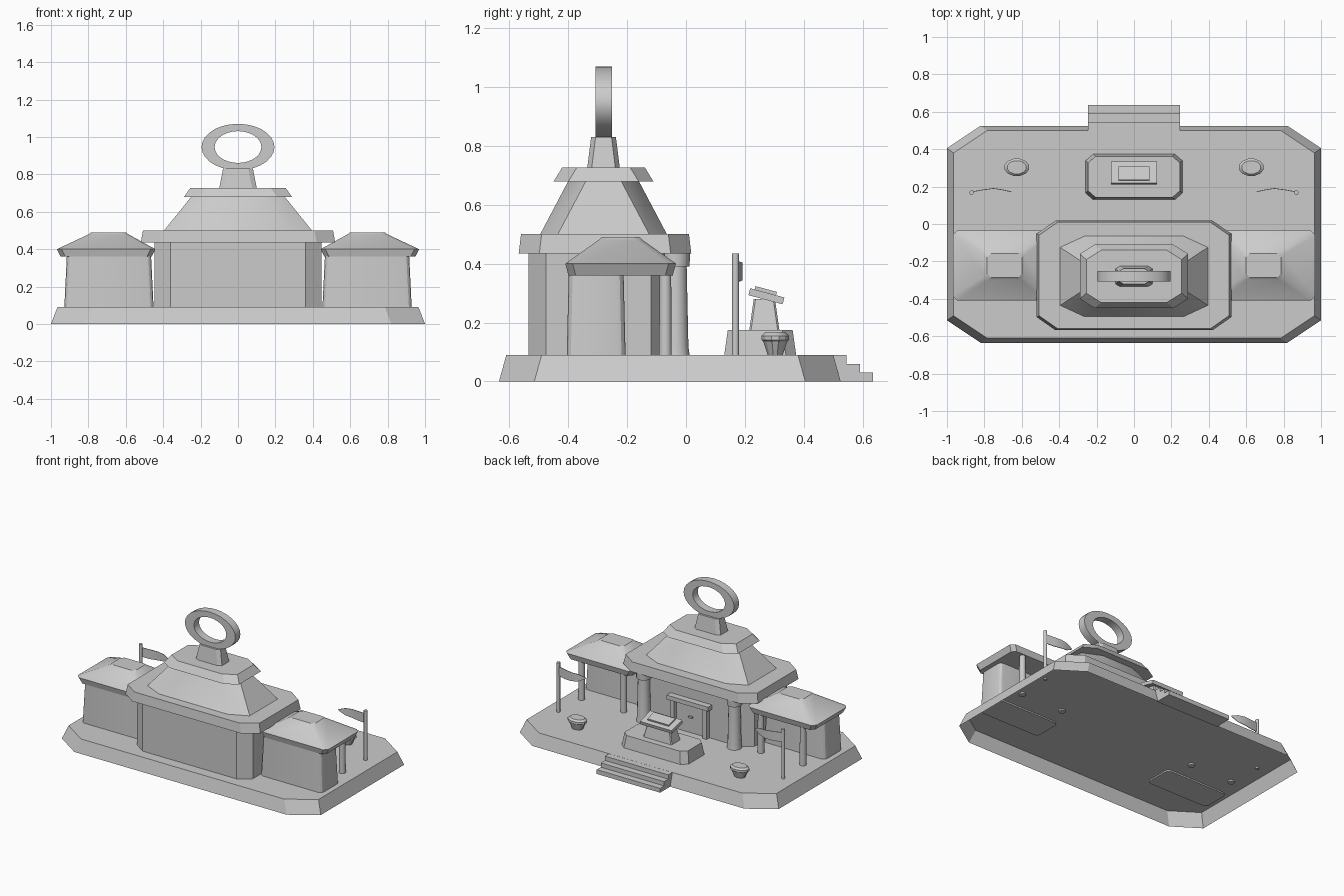
import bpy, bmesh, math
from mathutils import Matrix

cube = bpy.data.objects.get("Cube")
if cube:
    bpy.data.objects.remove(cube)

stone = bpy.data.materials.new("stone_grey")
stone.use_nodes = True
GREY = (0.6, 0.6, 0.6, 1)
stone.diffuse_color = GREY
stone.node_tree.nodes["Principled BSDF"].inputs["Base Color"].default_value = GREY
SHARP = math.radians(26)


def finish(name, bm):
    """Turn a bmesh into an object, smooth except at sharp edges."""
    for f in bm.faces:
        f.smooth = True
    for e in bm.edges:
        e.smooth = e.calc_face_angle(math.pi) < SHARP
    mesh = bpy.data.meshes.new(name)
    bm.to_mesh(mesh)
    bm.free()
    mesh.materials.append(stone)
    ob = bpy.data.objects.new(name, mesh)
    bpy.context.collection.objects.link(ob)
    return ob


def skin(name, loops, closed=False, floor=True):
    """Solid through a stack of matching loops; floor=False leaves it open below."""
    bm = bmesh.new()
    rings = [[bm.verts.new(p) for p in loop] for loop in loops]
    n = len(rings[0])
    following = rings[1:] + rings[:1] if closed else rings[1:]
    for a, b in zip(rings, following):
        for i in range(n):
            j = (i + 1) % n
            bm.faces.new((a[i], a[j], b[j], b[i]))
    if not closed:
        bm.faces.new(rings[-1])
        bottom = bm.faces.new(rings[0])
    bmesh.ops.recalc_face_normals(bm, faces=bm.faces)
    if not floor:
        bm.faces.remove(bottom)
    return finish(name, bm)


def outline(cx, cy, z, hx, hy, dx, dy, cuts=1):
    """Rectangle with cut corners; more cuts make them round."""
    turns = [math.pi / 2 * i / cuts for i in range(cuts + 1)]
    quarter = [(hx - dx + dx * math.cos(a), hy - dy + dy * math.sin(a)) for a in turns]
    pts = quarter + [(-x, y) for x, y in reversed(quarter)]
    pts += [(-x, -y) for x, y in pts]
    return [(cx + x, cy + y, z) for x, y in pts]


def block(name, cx, cy, corner, levels, cuts=1, floor=True):
    """Block with cut corners; levels are (z, half width, half depth)."""
    return skin(name, [outline(cx, cy, z, hx, hy, *corner, cuts) for z, hx, hy in levels],
                floor=floor)


def turned(name, cx, cy, levels, sides=16, squash=1.0):
    """Turned shape; levels are (z, radius)."""
    turns = [2 * math.pi * (i + 0.5) / sides for i in range(sides)]
    return skin(name, [[(cx + r * math.cos(a), cy + r * squash * math.sin(a), z)
                        for a in turns] for z, r in levels])


def box(name, centre, size, tilt=0.0):
    bm = bmesh.new()
    bmesh.ops.create_cube(bm, size=1)
    m = Matrix.Translation(centre) @ Matrix.Rotation(tilt, 4, 'X') @ Matrix.Diagonal((*size, 1))
    bmesh.ops.transform(bm, matrix=m, verts=bm.verts)
    return finish(name, bm)


# Hollow base platform and steps
FLOOR = 0.09
SUNK = 0.08
block("platform", 0, -0.055, (0.18, 0.12), [(0, 1, 0.58), (FLOOR, 0.965, 0.555)], floor=False)
for i, y in enumerate((0.635, 0.59, 0.545)):
    top = 0.03 * (i + 1)
    back = 0.525 - 0.008 * (i + 1)
    box(f"step_{i + 1}", (0, (y + back) / 2, top - 0.015), (0.49, y - back, 0.03))

# Main hall with its stacked roof
MID = -0.28
block("hall_walls", 0, -0.2975, (0.085, 0.06), [(FLOOR, 0.447, 0.238), (0.44, 0.447, 0.238)])
block("hall_eave", 0, -0.275, (0.10, 0.07), [(0.435, 0.52, 0.293), (0.50, 0.508, 0.285)])
block("hall_roof", 0, MID, (0.13, 0.06), [(0.50, 0.395, 0.215), (0.68, 0.25, 0.12)])
block("roof_cap", 0, MID, (0.08, 0.05), [(0.678, 0.29, 0.17), (0.727, 0.255, 0.14)])
block("ring_pedestal", 0, MID, (0.025, 0.015), [(0.727, 0.10, 0.055), (0.83, 0.08, 0.042)])

# Oval ring on the roof
SEG = 28
skin("roof_ring", [[(rx * math.cos(a), MID + y, 0.946 + rz * math.sin(a))
                    for rx, rz, y in ((0.195, 0.124, -0.028), (0.195, 0.124, 0.028),
                                      (0.125, 0.085, 0.028), (0.125, 0.085, -0.028))]
                   for a in (2 * math.pi * i / SEG for i in range(SEG))], closed=True)

# Doorway on the open side
box("door_lintel", (0, -0.045, 0.31), (0.32, 0.06, 0.03))
box("door_panel", (0, -0.058, 0.19), (0.22, 0.008, 0.20))
box("door_handle", (0, -0.05, 0.20), (0.03, 0.015, 0.012))

for s, side in ((1, "left"), (-1, "right")):
    box(f"{side}_door_post", (s * 0.125, -0.047, 0.195), (0.03, 0.04, 0.21))

    # Hall columns
    turned(f"{side}_hall_column", s * 0.35, -0.035,
           [(FLOOR, 0.048), (0.12, 0.044), (0.395, 0.038)])
    turned(f"{side}_hall_capital", s * 0.35, -0.035, [(0.39, 0.048), (0.44, 0.05)])

    # Wing: rounded walls, eave and hipped roof, porch columns
    wx = s * 0.705
    block(f"{side}_wing_walls", s * 0.69, -0.305, (0.03, 0.027),
          [(SUNK, 0.239, 0.10), (0.37, 0.225, 0.093)], 3)
    roof = [(wx, -0.222, 0.36, 0.243, 0.177, 0.025, 0.025),
            (wx, -0.222, 0.40, 0.263, 0.188, 0.025, 0.025),
            (s * 0.692, -0.222, 0.48, 0.105, 0.075, 0.02, 0.02),
            (s * 0.692, -0.222, 0.49, 0.093, 0.065, 0.02, 0.02)]
    skin(f"{side}_wing_roof", [outline(*level) for level in roof])
    for x, place in ((0.53, "inner"), (0.855, "outer")):
        turned(f"{side}_{place}_porch_column", s * x, -0.07, [(SUNK, 0.022), (0.365, 0.02)])

    # Flagpole with a waving pennant
    turned(f"{side}_flagpole", s * 0.868, 0.168, [(SUNK, 0.012), (0.435, 0.012)])
    skin(f"{side}_pennant",
         [[(s * x, y + dy, z) for dy, z in ((0, low), (0.004, low), (0.004, high), (0, high))]
          for x, y, low, high in ((0.865, 0.17, 0.345, 0.41), (0.81, 0.18, 0.34, 0.406),
                                  (0.75, 0.188, 0.343, 0.403), (0.70, 0.18, 0.352, 0.40),
                                  (0.655, 0.17, 0.378, 0.384))])

    # Oval planter
    turned(f"{side}_planter", s * 0.627, 0.303,
           [(FLOOR, 0.038), (0.135, 0.06), (0.14, 0.068), (0.155, 0.068), (0.167, 0.052)],
           12, 0.7)

# Display stand in the forecourt
block("stand_plinth", 0, 0.252, (0.04, 0.035), [(FLOOR, 0.258, 0.122), (0.175, 0.245, 0.11)])
block("stand_neck", 0, 0.266, (0.006, 0.006), [(0.175, 0.11, 0.051), (0.28, 0.085, 0.036)])
TILT = math.radians(-15)
box("stand_panel", (0, 0.273, 0.289), (0.245, 0.12, 0.024), TILT)
box("stand_tablet", (0, 0.27, 0.305), (0.165, 0.075, 0.018), TILT)
